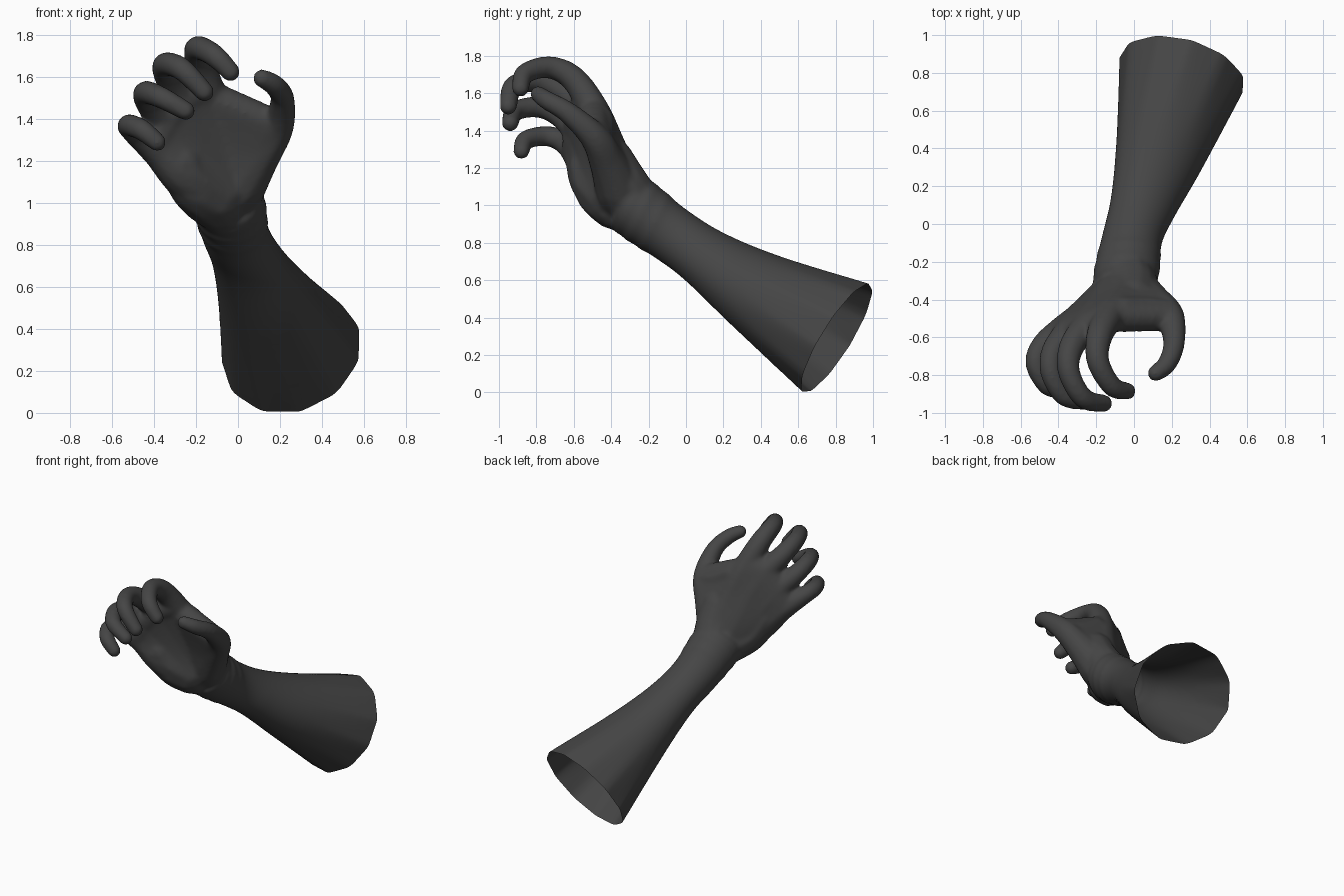
import bpy, bmesh, math
from mathutils import Vector, Matrix

if "Cube" in bpy.data.objects:
    bpy.data.objects.remove(bpy.data.objects["Cube"])


def spline(pts, steps):
    """Catmull-Rom interpolation of equal-length tuples."""
    out = []
    for i in range(len(pts) - 1):
        p0, p1 = pts[max(i - 1, 0)], pts[i]
        p2, p3 = pts[i + 1], pts[min(i + 2, len(pts) - 1)]
        for s in range(steps):
            t = s / steps
            out.append([0.5 * (2*b + (c - a)*t + (2*a - 5*b + 4*c - d)*t*t
                               + (3*b - a - 3*c + d)*t**3)
                        for a, b, c, d in zip(p0, p1, p2, p3)])
    out.append(list(pts[-1]))
    return out


bm = bmesh.new()

# forearm: sections (centre, up axis, side axis), elbow to wrist
sections = [
    (.268, .860, .255, .050, .172, .300, .335, -.095, 0),
    (.255, .805, .290, .048, .168, .293, .328, -.093, 0),
    (.135, .375, .545, .020, .128, .182, .228, -.07, 0),
    (.050, .100, .725, .005, .100, .128, .173, -.035, 0),
    (-.010, -.080, .848, 0, .075, .135, .160, -.01, 0),
    (-.037, -.240, .965, 0, .075, .150, .172, 0, 0),
    (-.050, -.330, 1.02, 0, .080, .130, .165, 0, .02),
]
SIDES, FACETS = 48, 11      # round at the wrist, an 11-sided rim at the elbow
rings = []
for i, s in enumerate(spline(sections, 6)):
    c, u, v = Vector(s[:3]), Vector(s[3:6]), Vector(s[6:])
    crease = 1.03 if i in (27, 30, 33) else 1.0
    w = min(1, max(0, 1 - (i - 6) / 6))
    verts = []
    for j in range(SIDES):
        a = 2 * math.pi * j / SIDES
        step = 2 * math.pi / FACETS
        off = (a + 0.07 + step / 2 - .2) % step - step / 2
        k = crease * (1 - w + w * 1.01 * math.cos(step / 2) / math.cos(off))
        verts.append(bm.verts.new(c + k * (u * math.sin(a) + v * math.cos(a))))
    rings.append(verts)
for a, b in zip(rings, rings[1:]):
    for j in range(SIDES):
        n = (j + 1) % SIDES
        bm.faces.new((a[j], a[n], b[n], b[j]))
bm.faces.new(rings[0])
bm.faces.new(rings[-1])
bmesh.ops.recalc_face_normals(bm, faces=bm.faces)

# hand: each chain is (x, y, z, radius) from the wrist to a fingertip
index = [(-.02, -.34, 1.06, .14), (-.06, -.41, 1.28, .107), (-.13, -.49, 1.5, .087),
         (-.185, -.60, 1.675, .072), (-.19, -.73, 1.738, .062),
         (-.115, -.86, 1.705, .056), (-.035, -.885, 1.625, .048)]
middle = [(-.06, -.36, 1.05, .14), (-.15, -.44, 1.25, .107), (-.24, -.53, 1.46, .085),
          (-.33, -.65, 1.60, .07), (-.345, -.78, 1.66, .061),
          (-.27, -.92, 1.64, .057), (-.16, -.95, 1.53, .049)]
ring = [(-.09, -.39, 1.04, .135), (-.22, -.48, 1.20, .105), (-.32, -.55, 1.35, .085),
        (-.42, -.66, 1.47, .067), (-.44, -.78, 1.525, .06),
        (-.37, -.91, 1.505, .055), (-.25, -.94, 1.44, .048)]
little = [(-.11, -.41, 1.02, .13), (-.25, -.51, 1.13, .115), (-.37, -.565, 1.24, .085),
          (-.48, -.64, 1.33, .065), (-.52, -.74, 1.37, .057),
          (-.46, -.855, 1.35, .053), (-.385, -.88, 1.29, .046)]
thumb = [(.01, -.36, 1.09, .13), (.105, -.42, 1.23, .10), (.19, -.49, 1.365, .08),
         (.212, -.63, 1.495, .06), (.175, -.74, 1.56, .053), (.115, -.79, 1.595, .046)]
web = [(.16, -.47, 1.36, .075), (.05, -.46, 1.39, .08), (-.06, -.47, 1.45, .09)]
wrist = [(-.03, -.27, 1.01, .145), (.0, -.33, 1.12, .13), (.0, -.39, 1.25, .11)]
heel = [(-.10, -.38, 1.0, .135), (-.195, -.465, 1.065, .125), (-.27, -.52, 1.19, .113)]


def between(a, b, t):
    """Blend two chains so the palm has no grooves, ending at the finger webs."""
    pts = [[p + (q - p) * t for p, q in zip(m, n)] for m, n in zip(a[:4], b[:4])]
    pts[3] = [p + (q - p) * 0.3 for p, q in zip(pts[2], pts[3])]
    return pts


chains = [index, middle, ring, little, thumb, web, wrist, heel]
for a, b in ((index, middle), (middle, ring), (ring, little)):
    chains += [between(a, b, t) for t in (.25, .5, .75)]
chains += [between(thumb, index, t / 8)[:3] for t in range(1, 8)]
for chain in chains:
    for x, y, z, r in spline(chain, 8):
        bmesh.ops.create_icosphere(bm, subdivisions=2, radius=r,
                                   matrix=Matrix.Translation((x, y, z)))

mesh = bpy.data.meshes.new("hand_and_forearm")
bm.to_mesh(mesh)
bm.free()
obj = bpy.data.objects.new("hand_and_forearm", mesh)
bpy.context.collection.objects.link(obj)

# fuse everything into one smooth skin
rm = obj.modifiers.new("fuse", 'REMESH')
rm.mode = 'VOXEL'
rm.voxel_size = 0.011
sm = obj.modifiers.new("smooth", 'SMOOTH')
sm.factor = 0.5
sm.iterations = 16
dg = bpy.context.evaluated_depsgraph_get()
skin = bpy.data.meshes.new_from_object(obj.evaluated_get(dg))
obj.modifiers.clear()
obj.data = skin

# slice off the elbow end so the arm is an open shell
s = sections[1]
bm = bmesh.new()
bm.from_mesh(skin)
bmesh.ops.bisect_plane(bm, geom=bm.verts[:] + bm.edges[:] + bm.faces[:],
                       plane_co=Vector(s[:3]),
                       plane_no=Vector(s[3:6]).cross(Vector(s[6:])),
                       clear_outer=True)
for f in bm.faces:
    f.smooth = True
bm.to_mesh(skin)
bm.free()

# dark grey skin
mat = bpy.data.materials.new("dark_grey")
mat.diffuse_color = (0.06, 0.06, 0.06, 1)
mat.use_nodes = True
mat.node_tree.nodes["Principled BSDF"].inputs["Base Color"].default_value = mat.diffuse_color
skin.materials.clear()
skin.materials.append(mat)
